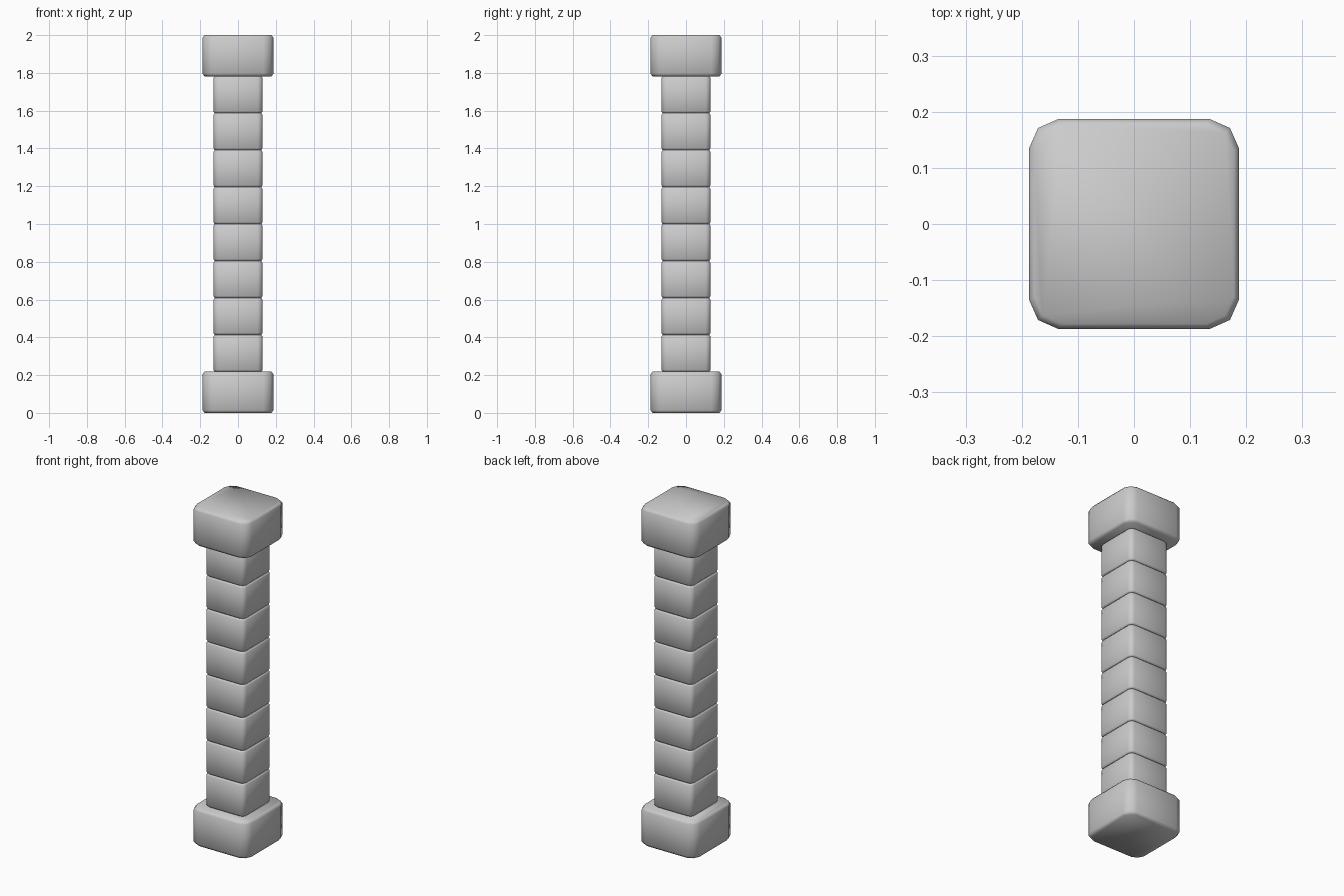
import bpy, bmesh

if "Cube" in bpy.data.objects:
    bpy.data.objects.remove(bpy.data.objects["Cube"])


def outline(h, c, m):
    """Square of half-width h; each corner cut c back, with a mid point at m."""
    quarter = [(h, h - c), (m, m), (h - c, h)]
    pts = []
    for _ in range(4):
        pts += quarter
        quarter = [(-y, x) for x, y in quarter]
    return pts


def rounded_block(name, z0, z1, h, c, mid, inset, rise):
    """Stack four rings into a block with eased top and bottom edges."""
    bm = bmesh.new()
    pts = outline(h, c, mid)
    s = (h - inset) / h
    rings = []
    for z, k in ((z0, s), (z0 + rise, 1), (z1 - rise, 1), (z1, s)):
        rings.append([bm.verts.new((x * k, y * k, z)) for x, y in pts])
    n = len(pts)
    for a, b in zip(rings, rings[1:]):
        for i in range(n):
            j = (i + 1) % n
            bm.faces.new((a[i], a[j], b[j], b[i]))
    bm.faces.new(rings[0][::-1])
    bm.faces.new(rings[-1])
    for f in bm.faces:
        f.smooth = True
    mesh = bpy.data.meshes.new(name)
    bm.to_mesh(mesh)
    bm.free()
    obj = bpy.data.objects.new(name, mesh)
    bpy.context.collection.objects.link(obj)
    return obj


# wide base and capital
CAP = 0.218
rounded_block("base", 0, CAP, 0.187, 0.052, 0.171, 0.009, 0.014)
rounded_block("capital", 2 - CAP, 2, 0.187, 0.052, 0.171, 0.009, 0.014)

# shaft of eight stacked blocks
COUNT = 8
step = (2 - 2 * CAP) / COUNT
for i in range(COUNT):
    z = CAP + i * step
    rounded_block(f"shaft_block_{i + 1}", z, z + step, 0.13, 0.025, 0.1225, 0.007, 0.01)
